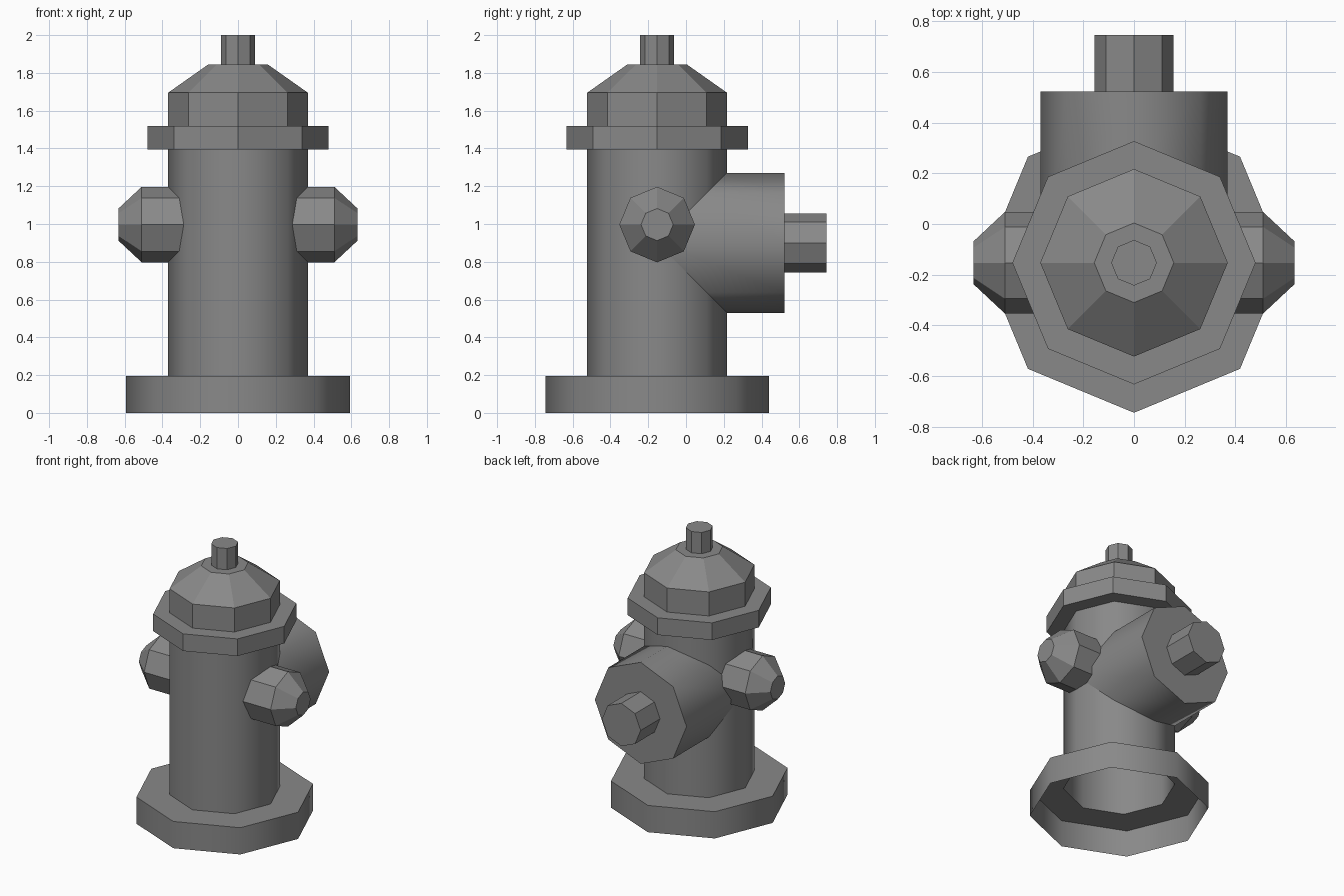
import bpy
import bmesh
from math import cos, sin, pi, tan, radians
from mathutils import Vector

cube = bpy.data.objects.get("Cube")
if cube:
    bpy.data.objects.remove(cube, do_unlink=True)

SIDES = 8
BARREL_R = 0.37
AXIS_Y = -0.153
UP = Vector((0, 0, 1))

grey = bpy.data.materials.new("cast_iron_grey")
grey.use_nodes = True
grey.diffuse_color = (0.25, 0.25, 0.25, 1)
grey.node_tree.nodes["Principled BSDF"].inputs["Base Color"].default_value = grey.diffuse_color


def barrel_depth(offset):
    """Distance from the barrel axis to its eight-sided wall at a sideways offset."""
    slope = tan(pi / SIDES)
    return min(BARREL_R - abs(offset) * slope, (BARREL_R - abs(offset)) / slope)


def turned_part(name, profile, origin_z=0.0, direction=UP, end_cap=False, smooth=False):
    """Sweep (radius, distance) points round an axis; distance None meets the barrel."""
    side = Vector((1, 0, 0)) if direction == UP else UP.cross(direction)
    rise = direction.cross(side)
    origin = Vector((0, AXIS_Y, origin_z))
    bm = bmesh.new()
    rings = []
    for radius, distance in profile:
        ring = []
        for i in range(SIDES):
            angle = 2 * pi * i / SIDES
            across = radius * cos(angle)
            along = barrel_depth(across) if distance is None else distance
            ring.append(bm.verts.new(origin + side * across
                                     + rise * radius * sin(angle) + direction * along))
        rings.append(ring)
    for low, high in zip(rings, rings[1:]):
        for i in range(SIDES):
            j = (i + 1) % SIDES
            bm.faces.new((low[i], low[j], high[j], high[i]))
    if end_cap:
        bm.faces.new(rings[-1])
    mesh = bpy.data.meshes.new(name)
    bm.to_mesh(mesh)
    bm.free()
    mesh.materials.append(grey)
    obj = bpy.data.objects.new(name, mesh)
    bpy.context.collection.objects.link(obj)
    if smooth:
        bpy.ops.object.select_all(action="DESELECT")
        obj.select_set(True)
        bpy.context.view_layer.objects.active = obj
        bpy.ops.object.shade_smooth_by_angle(angle=radians(50))
    return obj


# Hollow foot and barrel
turned_part("base", [(0.592, 0), (0.592, 0.195), (BARREL_R, 0.195)], smooth=True)
turned_part("barrel", [(BARREL_R, 0.195), (BARREL_R, 1.395)], smooth=True)

# Faceted flange, bonnet and top nut
turned_part("flange", [(BARREL_R, 1.395), (0.48, 1.395), (0.48, 1.52), (BARREL_R, 1.52)])
turned_part("bonnet", [(BARREL_R, 1.52), (BARREL_R, 1.695), (0.157, 1.845), (0.09, 1.845)])
turned_part("top_nut", [(0.09, 1.845), (0.09, 2.0)], end_cap=True)

# Side caps, flush with the barrel wall
for label, sign in (("left", 1), ("right", -1)):
    turned_part(label + "_side_cap", [(0.2, None), (0.2, 0.51), (0.085, 0.633)],
                origin_z=0.997, direction=Vector((sign, 0, 0)), end_cap=True)

# Large rear outlet with its nut
BACK = Vector((0, 1, 0))
turned_part("rear_outlet", [(BARREL_R, None), (BARREL_R, 0.675), (0.156, 0.675)],
            origin_z=0.9, direction=BACK, smooth=True)
turned_part("rear_nut", [(0.156, 0.675), (0.156, 0.898)],
            origin_z=0.9, direction=BACK, end_cap=True)
